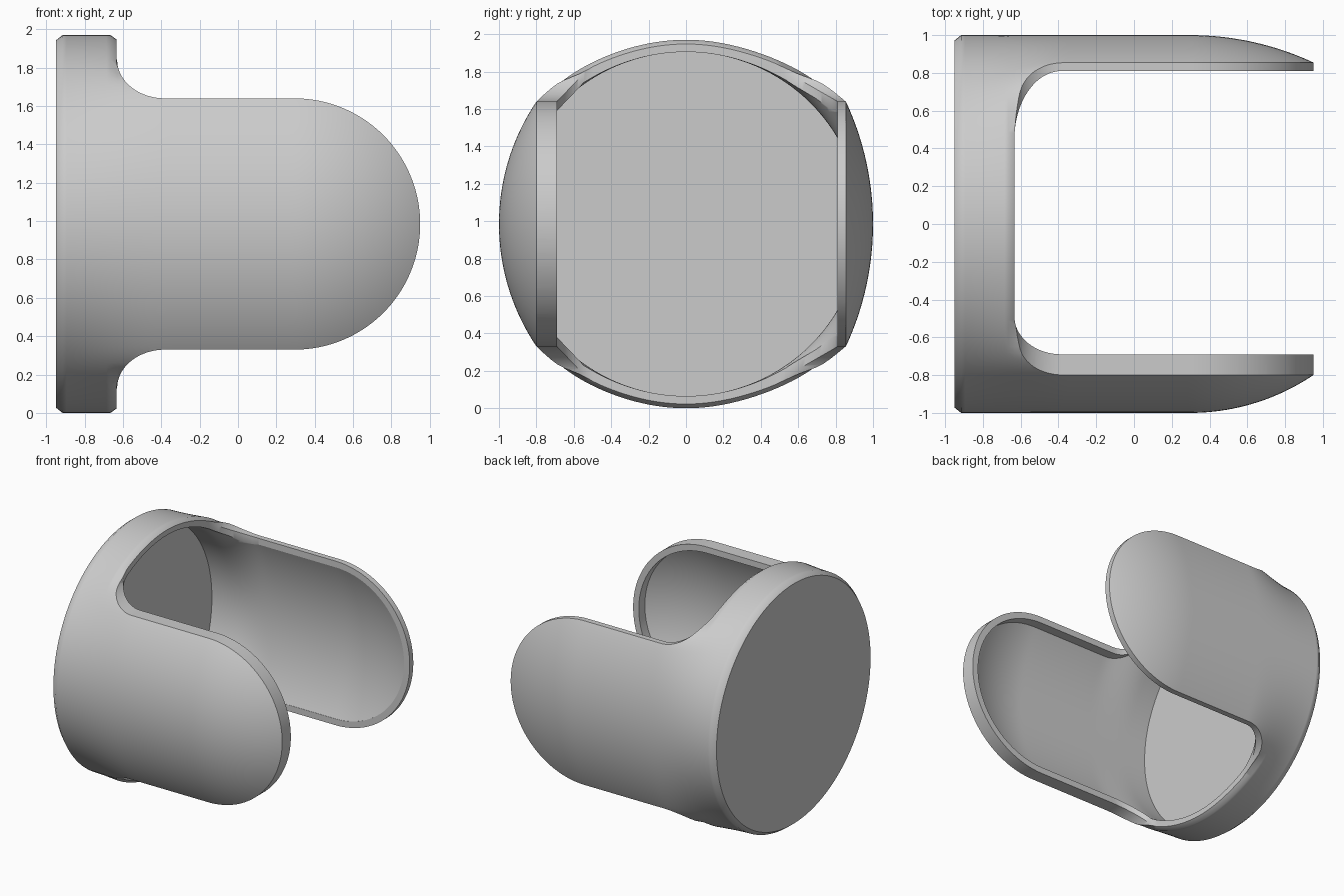
import bpy, bmesh
from math import sin, cos, pi, sqrt

cube = bpy.data.objects.get("Cube")
if cube:
    bpy.data.objects.remove(cube)

MID = 0.985       # height of the main axis
ARM = 0.655       # half width of each arm
TIP = 0.295       # centre of the rounded arm tips
RIM = -0.63       # open face of the round base
STRAIGHT = -0.38  # where the arm edges become straight
STEPS = 160


def smooth(t):
    t = min(1, max(0, t))
    return t * t * (3 - 2 * t)


def new_object(name, bm):
    bmesh.ops.recalc_face_normals(bm, faces=bm.faces)
    mesh = bpy.data.meshes.new(name)
    bm.to_mesh(mesh)
    bm.free()
    obj = bpy.data.objects.new(name, mesh)
    bpy.context.collection.objects.link(obj)
    return obj


def bulge(x, z, wall, bend, start):
    """Distance of the skin from the middle plane: round ring blending into domed arms."""
    radius = MID - wall
    ring = (radius + 0.015) * sqrt(max(0, 1 - (z / radius) ** 2))
    r = sqrt(max(0, x - TIP) ** 2 + z * z)
    arm = max(0.3, 1 - wall - bend + sqrt(max(0, bend * bend - r * r)))
    blend = smooth((x - start) / (-0.36 - start))
    blend *= 1 - smooth((abs(z) - ARM) / (radius - ARM))
    return ring + (arm - ring) * blend


def loft(name, stations, wall, start, chamfer):
    """Closed body swept along x; stations are (x, scale). The rim edge is chamfered."""
    bm = bmesh.new()
    rings = []
    for x, scale in stations:
        ring = []
        for i in range(STEPS):
            t = 2 * pi * i / STEPS
            z = (MID - wall) * sin(t)
            if i in (STEPS // 4, 3 * STEPS // 4):
                y = 0
            elif cos(t) < 0:
                y = -bulge(x, z, wall, 1.17, start)
            else:
                y = bulge(x, z, wall, 1.55, start)
            cut = chamfer if x > RIM - 0.01 else 0
            k = scale - cut * smooth((abs(z) - 0.74) / 0.1)
            ring.append(bm.verts.new((x, y * k, MID + z * k)))
        rings.append(ring)
    for a, b in zip(rings, rings[1:]):
        for i in range(STEPS):
            j = (i + 1) % STEPS
            bm.faces.new((a[i], a[j], b[j], b[i]))
    bm.faces.new(rings[0])
    bm.faces.new(rings[-1])
    return new_object(name, bm)


def extrude(name, points, vec):
    """Solid made by pushing a flat outline along a vector."""
    bm = bmesh.new()
    face = bm.faces.new([bm.verts.new(p) for p in points])
    out = bmesh.ops.extrude_face_region(bm, geom=[face])
    moved = [v for v in out["geom"] if isinstance(v, bmesh.types.BMVert)]
    bmesh.ops.translate(bm, verts=moved, vec=vec)
    return new_object(name, bm)


def fillet(edge, height):
    """Concave corner from the rim face to a straight arm edge, as (x, offset) points."""
    angles = [pi / 2 * i / 20 for i in range(21)]
    return [(STRAIGHT + (RIM - STRAIGHT) * cos(a), edge + height * (1 - sin(a)))
            for a in angles]


def side_prism(name, inset):
    """Tall collar, concave fillet, straight arm and round tip, seen from the side."""
    half = ARM - inset
    upper = [(-1.1, 1.1), (RIM, 1.1)] + fillet(half, 0.2)
    for i in range(40):
        a = pi / 2 * (1 - i / 40)
        upper.append((TIP + half * cos(a), half * sin(a)))
    outline = upper + [(TIP + half, 0)] + [(x, -z) for x, z in reversed(upper)]
    return extrude(name, [(x, -1.2, MID + z) for x, z in outline], (0, 2.4, 0))


def combine(obj, tool, operation):
    mod = obj.modifiers.new(operation, "BOOLEAN")
    mod.operation = operation
    mod.solver = "EXACT"
    mod.object = tool
    bpy.context.view_layer.objects.active = obj
    bpy.ops.object.modifier_apply(modifier=mod.name)
    bpy.data.objects.remove(tool)


def spaced(start, end, count):
    return [(start + (end - start) * i / count, 1) for i in range(count + 1)]


# Outer body with chamfered base and rim, trimmed to the side outline
body = [(-0.95, 0.972)] + spaced(-0.915, RIM - 0.035, 12) + spaced(RIM, 1.0, 64)
shell = loft("cradle_shell", body, 0, -0.95, 0.025)
combine(shell, side_prism("trim", 0), "INTERSECT")

# Inner hollow, inset from the arm edges to leave a raised lip
hollow = loft("hollow", spaced(-0.885, 1.0, 64), 0.065, -0.72, 0)
combine(hollow, side_prism("inset", 0.05), "INTERSECT")
combine(shell, hollow, "DIFFERENCE")

# Open gap between the two arms, with rounded inner corners
plan = fillet(-0.69, 0.2) + [(1.2, -0.69), (1.2, 0.81)] + fillet(0.81, -0.36)[::-1]
gap = extrude("gap", [(x - 0.003, y, -0.5) for x, y in plan], (0, 0, 3))
combine(shell, gap, "DIFFERENCE")

# Material and shading
grey = bpy.data.materials.new("plain_grey")
grey.use_nodes = True
colour = (0.6, 0.6, 0.6, 1)
grey.diffuse_color = colour
grey.node_tree.nodes["Principled BSDF"].inputs["Base Color"].default_value = colour
shell.data.materials.clear()
shell.data.materials.append(grey)
for poly in shell.data.polygons:
    poly.material_index = 0

bpy.ops.object.select_all(action="DESELECT")
shell.select_set(True)
bpy.context.view_layer.objects.active = shell
bpy.ops.object.shade_smooth_by_angle(angle=0.7)
